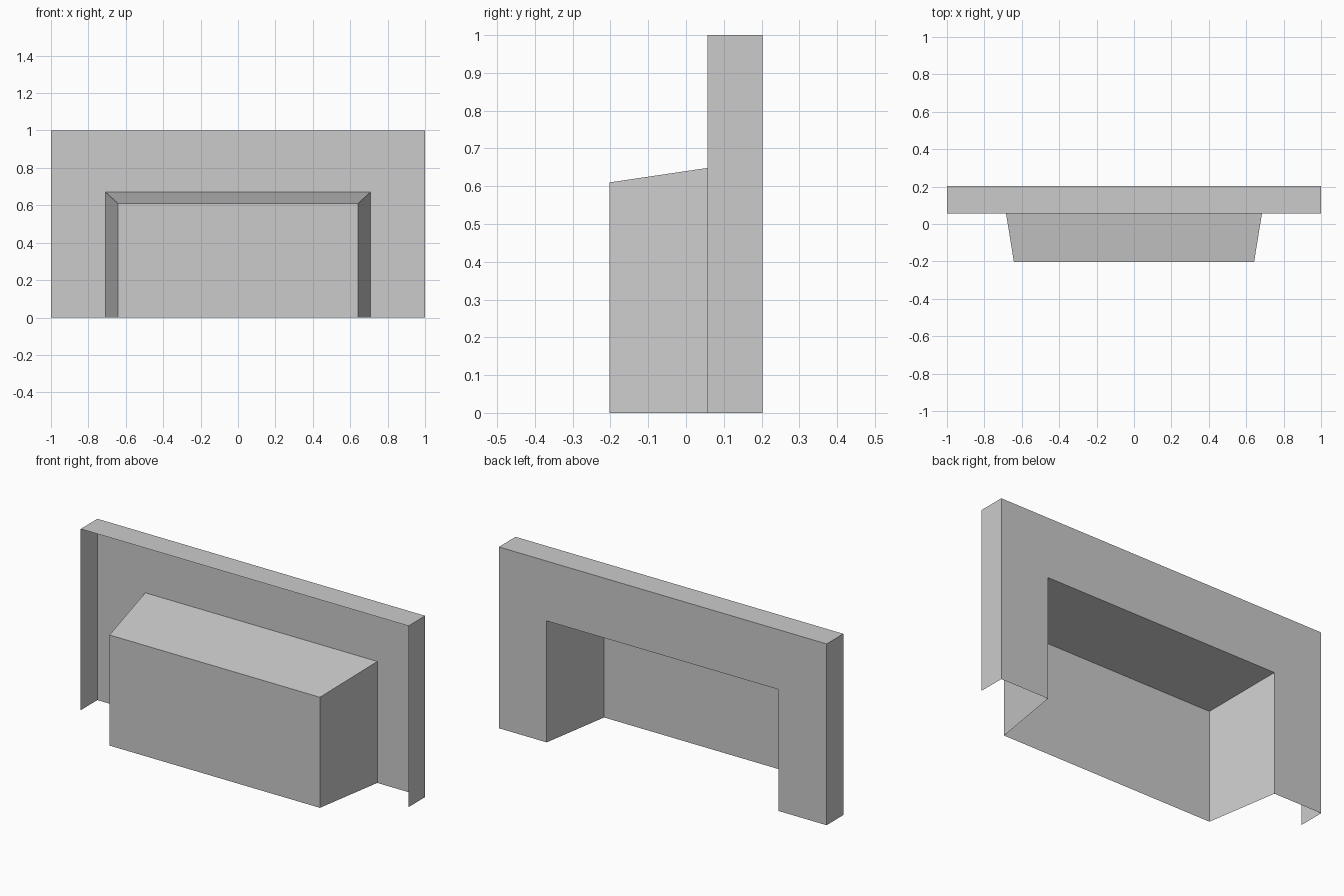
import bpy

if "Cube" in bpy.data.objects:
    bpy.data.objects.remove(bpy.data.objects["Cube"])

FRONT, LIP, BACK = -0.203, 0.057, 0.203   # depths: box front, flange lip, back sheet
W, H = 1.0, 1.0                           # half width and height of the sheet
OW, OH = 0.708, 0.67                      # opening half width and height
BW, BH = 0.642, 0.61                      # box front half width and height

grey = bpy.data.materials.new("light grey")
grey.diffuse_color = (0.6, 0.6, 0.6, 1.0)
grey.use_nodes = True
grey.node_tree.nodes["Principled BSDF"].inputs["Base Color"].default_value = grey.diffuse_color


def arch(w, h, y):
    """Corners of an upside-down U, from left foot to right foot."""
    return [(-w, y, 0), (-w, y, h), (w, y, h), (w, y, 0)]


def sheet(name, start, end, cap=False):
    """Open sheet joining two arches, optionally closed over the first."""
    faces = [(i, i + 1, i + 5, i + 4) for i in range(3)]
    if cap:
        faces.append((3, 2, 1, 0))
    mesh = bpy.data.meshes.new(name)
    mesh.from_pydata(start + end, [], [f[::-1] for f in faces])
    mesh.materials.append(grey)
    obj = bpy.data.objects.new(name, mesh)
    bpy.context.collection.objects.link(obj)
    return obj


outer, opening = arch(W, H, BACK), arch(OW, OH, BACK)

# Flat back sheet around the opening
sheet("back_sheet", outer, opening)
# Folded top and side flanges pointing forward
sheet("flange", arch(W, H, LIP), outer)
# Hollow tapered box, open at the back and bottom
sheet("tapered_box", arch(BW, BH, FRONT), opening, cap=True)
